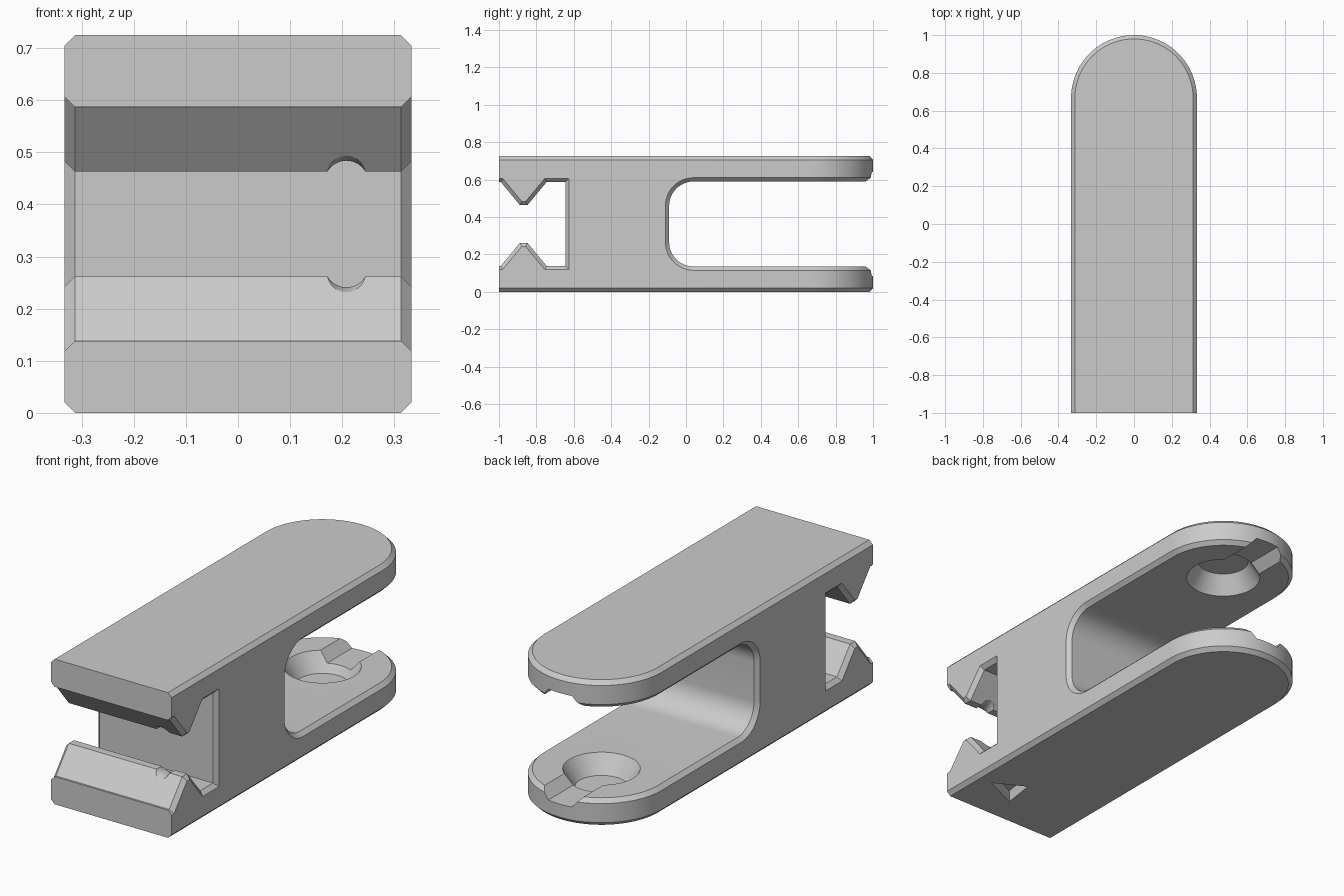
import bpy, bmesh
from math import sin, cos, radians
from mathutils import Vector, Matrix

if "Cube" in bpy.data.objects:
    bpy.data.objects.remove(bpy.data.objects["Cube"])

H, R = 0.725, 0.333          # height, half width
CY = 1 - R                   # centre of the rounded end
CH = 0.02                    # chamfer

grey = bpy.data.materials.new("light_grey")
grey.use_nodes = True
grey.diffuse_color = (0.6, 0.6, 0.6, 1)
grey.node_tree.nodes["Principled BSDF"].inputs["Base Color"].default_value = (0.6, 0.6, 0.6, 1)


def arc(cx, cy, r, a, b, n):
    return [(cx + r * cos(radians(a + (b - a) * i / n)),
             cy + r * sin(radians(a + (b - a) * i / n))) for i in range(n + 1)]


def make(name, bm):
    bmesh.ops.recalc_face_normals(bm, faces=bm.faces)
    me = bpy.data.meshes.new(name)
    bm.to_mesh(me)
    bm.free()
    ob = bpy.data.objects.new(name, me)
    bpy.context.collection.objects.link(ob)
    me.materials.append(grey)
    return ob


def prism(name, points, offset):
    bm = bmesh.new()
    face = bm.faces.new([bm.verts.new(p) for p in points])
    ext = bmesh.ops.extrude_face_region(bm, geom=[face], use_keep_orig=True)["geom"]
    bmesh.ops.translate(bm, vec=offset, verts=[v for v in ext if isinstance(v, bmesh.types.BMVert)])
    return make(name, bm)


def cone(name, r1, r2, depth, matrix, n=48):
    bm = bmesh.new()
    bmesh.ops.create_cone(bm, cap_ends=True, segments=n, radius1=r1, radius2=r2,
                          depth=depth, matrix=matrix)
    return make(name, bm)


def boolean(ob, cutter, op="DIFFERENCE"):
    mod = ob.modifiers.new("cut", "BOOLEAN")
    mod.operation, mod.object, mod.solver = op, cutter, "EXACT"
    bpy.context.view_layer.objects.active = ob
    bpy.ops.object.modifier_apply(modifier=mod.name)
    bpy.data.objects.remove(cutter)


# Side profile: toothed jaw at the front, round-cornered slot at the back
def mirror(pts):
    return [(y, H - z) for y, z in pts]


back = [(1.2, 0), (1.2, 0.135)] + arc(0.04, 0.265, 0.13, 270, 180, 12)
front = [(-1, 0), (-1, 0.138), (-0.99, 0.138), (-0.888, 0.262), (-0.848, 0.262),
         (-0.745, 0.138), (-0.645, 0.138)]
outline = back + mirror(back[::-1]) + mirror(front) + front[::-1]
body = prism("clip_body", [(-1, y, z) for y, z in outline], (2, 0, 0))

# Round the back end in plan
plan = [(-R, -1.5), (R, -1.5)] + arc(0, CY, R, 0, 180, 48)
boolean(body, prism("plan_cutter", [(x, y, -1) for x, y in plan], (0, 0, 3)), "INTERSECT")

# Chamfer every edge around the outer wall except the flat front
bm = bmesh.new()
bm.from_mesh(body.data)
bmesh.ops.remove_doubles(bm, verts=bm.verts, dist=0.0001)
bmesh.ops.dissolve_limit(bm, angle_limit=0.01, verts=bm.verts, edges=bm.edges)


def outside(p):
    return abs(p.x) > R - 0.002 if p.y < CY + 0.001 else Vector((p.x, p.y - CY)).length > R - 0.002


def on_wall(face):
    return abs(face.normal.z) < 0.1 and all(outside(v.co) for v in face.verts) \
        and (abs(face.normal.x) > 0.9 or face.calc_center_median().y > CY)


bm.normal_update()
wall = {f for f in bm.faces if on_wall(f)}
rim = [e for e in bm.edges if len(e.link_faces) == 2
       and sum(f in wall for f in e.link_faces) == 1
       and not all(v.co.y < -0.999 for v in e.verts)]
bmesh.ops.bevel(bm, geom=rim, offset=CH, offset_type="OFFSET", segments=1,
                affect="EDGES", clamp_overlap=False)
bm.to_mesh(body.data)
bm.free()

for side in (1, -1):
    def level(h):
        return h if side == 1 else H - h

    # Conical seat in the arm
    flip = Matrix.Diagonal((1, 1, side, 1))
    boolean(body, cone("seat_cutter", 0.12, 0.207, 0.14,
                       Matrix.Translation((0, CY, level(0.115))) @ flip))
    # Flared groove from the seat to the rounded end
    groove = [(-0.065, 0.085), (0.065, 0.085), (0.125, 0.155), (-0.125, 0.155)]
    boolean(body, prism("groove_cutter", [(x, CY, level(h)) for x, h in groove], (0, 0.5, 0)))
    # Wire notch across the tooth, flared at both ends
    bm = bmesh.new()
    rings = []
    for dy, r in ((-0.08, 0.065), (-0.02, 0.042), (0.02, 0.042), (0.08, 0.065)):
        rings.append([bm.verts.new((0.208 + x, -0.868 + dy, level(0.283) + h))
                      for x, h in arc(0, 0, r, 0, 360, 32)[:-1]])
    for a, b in zip(rings, rings[1:]):
        for i in range(32):
            j = (i + 1) % 32
            bm.faces.new((a[i], a[j], b[j], b[i]))
    bm.faces.new(rings[0])
    bm.faces.new(rings[-1])
    boolean(body, make("notch_cutter", bm))

# Triangular pocket under the jaw
pocket = [(0.245, -0.775), (0.086, -0.69), (0.062, -0.858)]
boolean(body, prism("pocket_cutter", [(x, y, -0.05) for x, y in pocket], (0, 0, 0.11)))

# Smooth curves, sharp chamfers
bpy.ops.object.select_all(action="DESELECT")
body.select_set(True)
bpy.context.view_layer.objects.active = body
bpy.ops.object.shade_smooth_by_angle(angle=radians(25))
